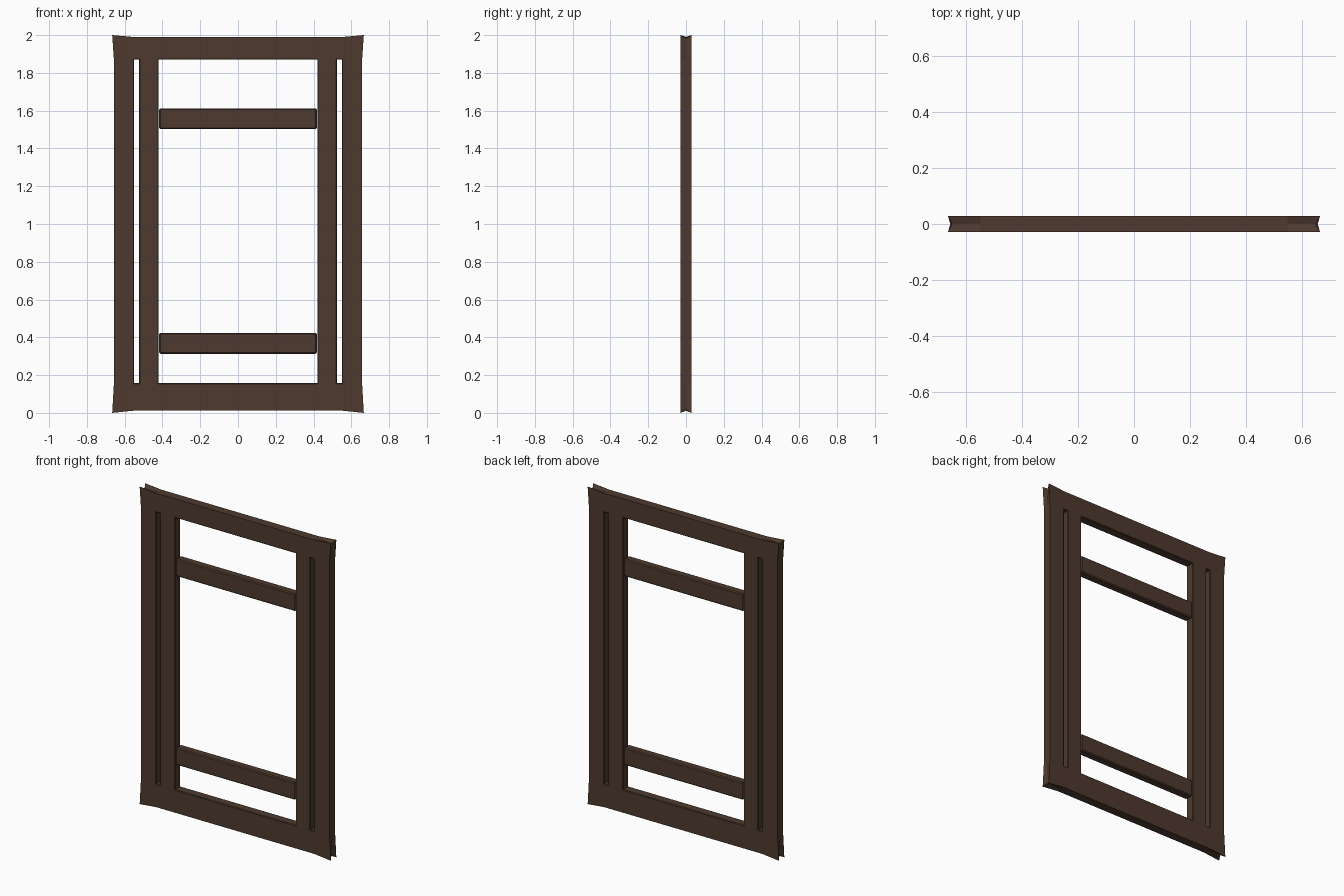
import bpy, bmesh

if "Cube" in bpy.data.objects:
    bpy.data.objects.remove(bpy.data.objects["Cube"])

wood = bpy.data.materials.new("dark_wood")
wood.diffuse_color = (0.075, 0.042, 0.028, 1)
wood.use_nodes = True
wood.node_tree.nodes["Principled BSDF"].inputs["Base Color"].default_value = wood.diffuse_color

HALF = 0.028  # half thickness


def finish(bm, name):
    bmesh.ops.recalc_face_normals(bm, faces=bm.faces[:])
    me = bpy.data.meshes.new(name)
    bm.to_mesh(me)
    bm.free()
    ob = bpy.data.objects.new(name, me)
    bpy.context.collection.objects.link(ob)
    me.materials.append(wood)
    return ob


# Frame: a grid of cells with three openings, walled through layered depths
def build_frame():
    xs = [-0.657, -0.55, -0.523, -0.42, 0.42, 0.523, 0.55, 0.657]
    zs = [0.012, 0.157, 1.87, 1.99]
    nx, nz = len(xs) - 1, len(zs) - 1
    ys = [-HALF, 0.0, HALF]
    bm = bmesh.new()
    v = {}
    for k, y in enumerate(ys):
        for i, x in enumerate(xs):
            for j, z in enumerate(zs):
                px, pz = x, z
                # corners flare on both faces and dip in between
                if i in (0, nx) and j in (0, nz):
                    sx, sz = (1 if i else -1), (1 if j else -1)
                    if k == 1:
                        px, pz = x - sx * 0.006, z - sz * 0.006
                    else:
                        px, pz = sx * 0.666, (2.0 if j else 0.0)
                v[i, j, k] = bm.verts.new((px, y, pz))

    solid = {(i, j) for i in range(nx) for j in range(nz)
             if not (j == 1 and i in (1, 3, 5))}
    hole_edges = []
    for i, j in solid:
        ring = [(i, j), (i + 1, j), (i + 1, j + 1), (i, j + 1)]
        for k in (0, 2):
            bm.faces.new([v[a, b, k] for a, b in ring])
        neighbours = [(i, j - 1), (i + 1, j), (i, j + 1), (i - 1, j)]
        for n, nb in enumerate(neighbours):
            if nb in solid:
                continue
            p, q = ring[n], ring[(n + 1) % 4]
            for k in (0, 1):
                bm.faces.new([v[(*p, k)], v[(*q, k)], v[(*q, k + 1)], v[(*p, k + 1)]])
            if 0 <= nb[0] < nx and 0 <= nb[1] < nz:
                hole_edges += [bm.edges.get((v[(*p, k)], v[(*q, k)])) for k in (0, 2)]
    bmesh.ops.delete(bm, geom=[a for a in bm.verts if not a.link_faces], context='VERTS')
    bmesh.ops.recalc_face_normals(bm, faces=bm.faces[:])
    # softened rims of the openings
    bmesh.ops.bevel(bm, geom=hole_edges, offset=0.004, segments=1,
                    affect='EDGES', profile=0.5)
    return finish(bm, "frame")


# Crossbars: chamfered boards between the inner stiles
def build_bar(name, z0, z1):
    bm = bmesh.new()
    bmesh.ops.create_cube(bm, size=1)
    for a in bm.verts:
        a.co.x *= 0.834
        a.co.y *= 0.052
        a.co.z = (z0 + z1) / 2 + a.co.z * (z1 - z0)
    bmesh.ops.bevel(bm, geom=bm.edges[:], offset=0.006, segments=1,
                    affect='EDGES', profile=0.5)
    return finish(bm, name)


build_frame()
build_bar("upper_crossbar", 1.502, 1.612)
build_bar("lower_crossbar", 0.313, 0.423)
